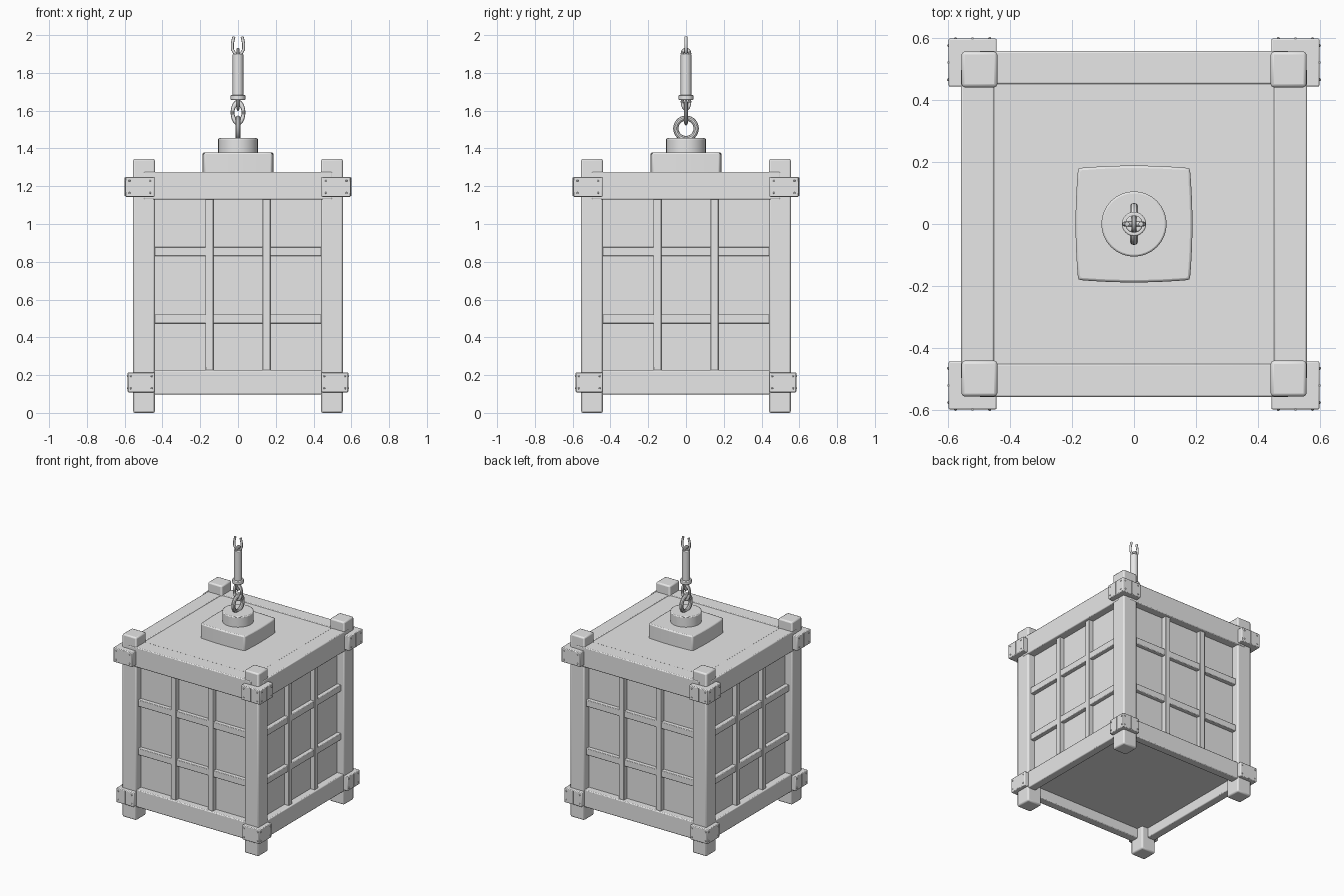
import bpy, math
from mathutils import Vector, Matrix

old = bpy.data.objects.get("Cube")
if old:
    bpy.data.objects.remove(old)

grey = bpy.data.materials.new("plain grey")
grey.use_nodes = True
grey.diffuse_color = (0.8, 0.8, 0.8, 1)
grey.node_tree.nodes["Principled BSDF"].inputs["Base Color"].default_value = (0.8, 0.8, 0.8, 1)


def finish(ob, name, bevel=0.0, spin=0):
    ob.name = name
    ob.data.materials.append(grey)
    if spin:
        ob.matrix_world = Matrix.Rotation(spin * math.pi / 2, 4, 'Z') @ ob.matrix_basis
    if bevel:
        mod = ob.modifiers.new("soft edges", 'BEVEL')
        mod.width, mod.segments = bevel, 2
    ob.select_set(True)
    bpy.ops.object.shade_smooth_by_angle(angle=math.radians(35))
    return ob


def box(name, lo, hi, bevel=0.006, spin=0):
    lo, hi = Vector(lo), Vector(hi)
    bpy.ops.mesh.primitive_cube_add(size=1, location=(lo + hi) / 2)
    ob = bpy.context.object
    ob.scale = hi - lo
    bpy.ops.object.transform_apply(location=False, rotation=False, scale=True)
    return finish(ob, name, bevel, spin)


def cylinder(name, r, z0, z1, bevel=0.004):
    bpy.ops.mesh.primitive_cylinder_add(vertices=32, radius=r, depth=z1 - z0, location=(0, 0, (z0 + z1) / 2))
    return finish(bpy.context.object, name, bevel)


def ring(name, z, major, minor, turn, stretch=1.0):
    # Vertical chain ring, lengthened along z
    bpy.ops.mesh.primitive_torus_add(major_radius=major, minor_radius=minor, major_segments=32,
                                     minor_segments=10, location=(0, 0, z), rotation=(math.pi / 2, 0, turn))
    ob = bpy.context.object
    for v in ob.data.vertices:
        v.co.y *= stretch
    return finish(ob, name)


# Body: roof, walls and recessed floor
box("roof", (-0.54, -0.54, 1.2), (0.54, 0.54, 1.272))
box("wall_core", (-0.5, -0.5, 0.17), (0.5, 0.5, 1.22), 0)

# Four identical sides
for s in range(4):
    box("corner_post", (-0.555, -0.555, 0), (-0.44, -0.44, 1.345), 0.01, s)
    box("top_rail", (-0.5, -0.557, 1.13), (0.5, -0.45, 1.276), 0.006, s)
    box("bottom_rail", (-0.5, -0.55, 0.098), (0.5, -0.49, 0.226), 0.006, s)
    for x in (-0.152, 0.15):
        box("upright_bar", (x - 0.021, -0.535, 0.2), (x + 0.021, -0.48, 1.16), 0.004, s)
    for z in (0.498, 0.855):
        box("cross_bar", (-0.46, -0.53, z - 0.024), (0.46, -0.48, z + 0.024), 0.004, s)

    # Corner brackets with seams and nails on both outer faces
    for z, out in ((1.197, 0.597), (0.162, 0.583)):
        box("corner_bracket", (-out, -out, z - 0.053), (-0.442, -0.442, z + 0.053), 0.005, s)
        mid = (out + 0.442) / 2
        for face in (s, s + 1):
            sign = -1 if face == s else 1
            c = sign * mid
            box("bracket_strap", (c - 0.003, -out - 0.003, z - 0.05), (c + 0.003, -out + 0.01, z + 0.05), 0, face)
            for dx in (-0.055, 0.055):
                for dz in (-0.032, 0.032):
                    bpy.ops.mesh.primitive_uv_sphere_add(segments=8, ring_count=6, radius=0.005,
                                                         location=(c + dx, -out, z + dz))
                    finish(bpy.context.object, "nail", 0, face)

# Square cap with slightly bulging sides
cap = box("roof_cap", (-0.18, -0.18, 1.26), (0.18, 0.18, 1.378), 0)
cap.modifiers.clear()
bm_mesh = cap.data
n = 8
points = []
for s in range(4):
    for i in range(n):
        t = -1 + 2 * i / n
        p = Vector((0.18 * t, -0.18 - 0.008 * (1 - t * t), 0))
        points.append(Matrix.Rotation(s * math.pi / 2, 3, 'Z') @ p)
bm_mesh.clear_geometry()
k = len(points)
verts = [(p.x, p.y, z) for z in (-0.059, 0.059) for p in points]
faces = [list(range(k))[::-1], list(range(k, 2 * k))]
faces += [(i, (i + 1) % k, k + (i + 1) % k, k + i) for i in range(k)]
bm_mesh.from_pydata(verts, [], faces)
soft = cap.modifiers.new("soft edges", 'BEVEL')
soft.width, soft.segments = 0.008, 2
bpy.context.view_layer.objects.active = cap
bpy.ops.object.shade_smooth_by_angle(angle=math.radians(35))
cylinder("cap_disc", 0.105, 1.37, 1.454, 0.006)

# Hanging chain
ring("eye_ring", 1.506, 0.054, 0.014, math.pi / 2)
ring("chain_link", 1.59, 0.029, 0.010, 0, 1.75)
ring("swivel_eye", 1.648, 0.020, 0.008, math.pi / 2, 1.8)
cylinder("swivel_collar", 0.039, 1.657, 1.684)
cylinder("swivel_barrel", 0.028, 1.665, 1.9)
ring("barrel_eye", 1.902, 0.019, 0.009, math.pi / 2, 1.1)

# Open upper link: a bent wire
curve = bpy.data.curves.new("open_link", 'CURVE')
curve.dimensions = '3D'
curve.bevel_depth = 0.008
curve.bevel_resolution = 2
curve.use_fill_caps = True
half = [(0.022, 1.992), (0.030, 1.955), (0.030, 1.925), (0.018, 1.903)]
path = half + [(0, 1.895)] + [(-x, z) for x, z in reversed(half)]
spline = curve.splines.new('POLY')
spline.points.add(len(path) - 1)
for p, (x, z) in zip(spline.points, path):
    p.co = (x, 0, z, 1)
spline.use_smooth = True
curve.materials.append(grey)
bpy.context.collection.objects.link(bpy.data.objects.new("open_link", curve))
